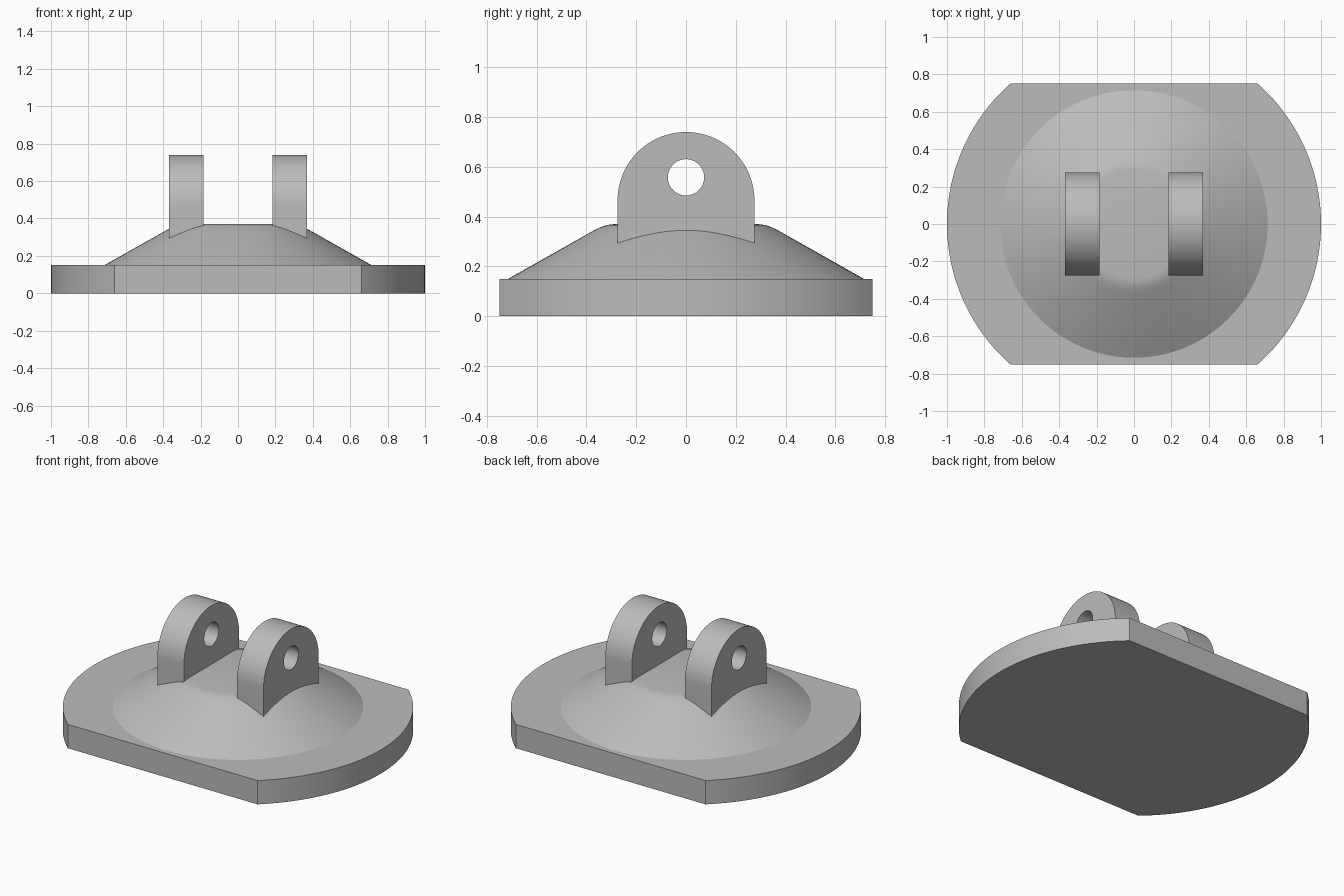
import bpy
import bmesh
from math import sin, cos, pi, asin, radians

old = bpy.data.objects.get("Cube")
if old:
    bpy.data.objects.remove(old, do_unlink=True)

grey = bpy.data.materials.new("plain grey")
grey.use_nodes = True
colour = (0.5, 0.5, 0.5, 1)
grey.diffuse_color = colour
grey.node_tree.nodes["Principled BSDF"].inputs["Base Color"].default_value = colour


def arc(cx, cy, r, start, end, steps):
    return [(cx + r * cos(start + (end - start) * i / steps),
             cy + r * sin(start + (end - start) * i / steps)) for i in range(steps + 1)]


def finish(bm, name):
    bmesh.ops.recalc_face_normals(bm, faces=bm.faces)
    mesh = bpy.data.meshes.new(name)
    bm.to_mesh(mesh)
    bm.free()
    mesh.materials.append(grey)
    obj = bpy.data.objects.new(name, mesh)
    bpy.context.collection.objects.link(obj)
    bpy.ops.object.select_all(action='DESELECT')
    obj.select_set(True)
    bpy.context.view_layer.objects.active = obj
    bpy.ops.object.shade_smooth_by_angle(angle=radians(25))
    return obj


def add_loop(bm, points):
    verts = [bm.verts.new(p) for p in points]
    return [bm.edges.new((v, verts[i - 1])) for i, v in enumerate(verts)]


def extrude(bm, vec):
    faces = bm.faces[:]
    new = bmesh.ops.extrude_face_region(bm, geom=faces, use_keep_orig=True)["geom"]
    bmesh.ops.translate(bm, vec=vec, verts=[g for g in new if isinstance(g, bmesh.types.BMVert)])


# Base plate: disc with flat front and back
half = asin(0.75)
outline = arc(0, 0, 1, -half, half, 40) + arc(0, 0, 1, pi - half, pi + half, 40)
bm = bmesh.new()
bm.faces.new([bm.verts.new((x, y, 0)) for x, y in outline])
extrude(bm, (0, 0, 0.15))
finish(bm, "base_plate")

# Raised cone with a rounded shoulder, spun around z
profile = [(0, 0.1), (0.715, 0.1), (0.715, 0.15), (0.37, 0.345),
           (0.345, 0.357), (0.32, 0.366), (0.29, 0.37), (0, 0.37)]
bm = bmesh.new()
verts = [bm.verts.new((r, 0, z)) for r, z in profile]
edges = [bm.edges.new(pair) for pair in zip(verts, verts[1:])]
bmesh.ops.spin(bm, geom=verts + edges, cent=(0, 0, 0), axis=(0, 0, 1),
               angle=2 * pi, steps=96, use_merge=True)
bmesh.ops.remove_doubles(bm, verts=bm.verts, dist=0.0001)
finish(bm, "cone_boss")

# Pair of lugs with round tops and pin holes
for name, x in (("left_lug", 0.185), ("right_lug", -0.37)):
    bm = bmesh.new()
    outer = [(-0.275, 0.2), (0.275, 0.2)] + arc(0, 0.465, 0.275, 0, pi, 48)
    hole = arc(0, 0.558, 0.073, 0, 2 * pi, 48)[:-1]
    edges = []
    for loop in (outer, hole):
        edges += add_loop(bm, [(x, y, z) for y, z in loop])
    bmesh.ops.triangle_fill(bm, edges=edges, use_beauty=True, use_dissolve=False)
    extrude(bm, (0.185, 0, 0))
    finish(bm, name)
